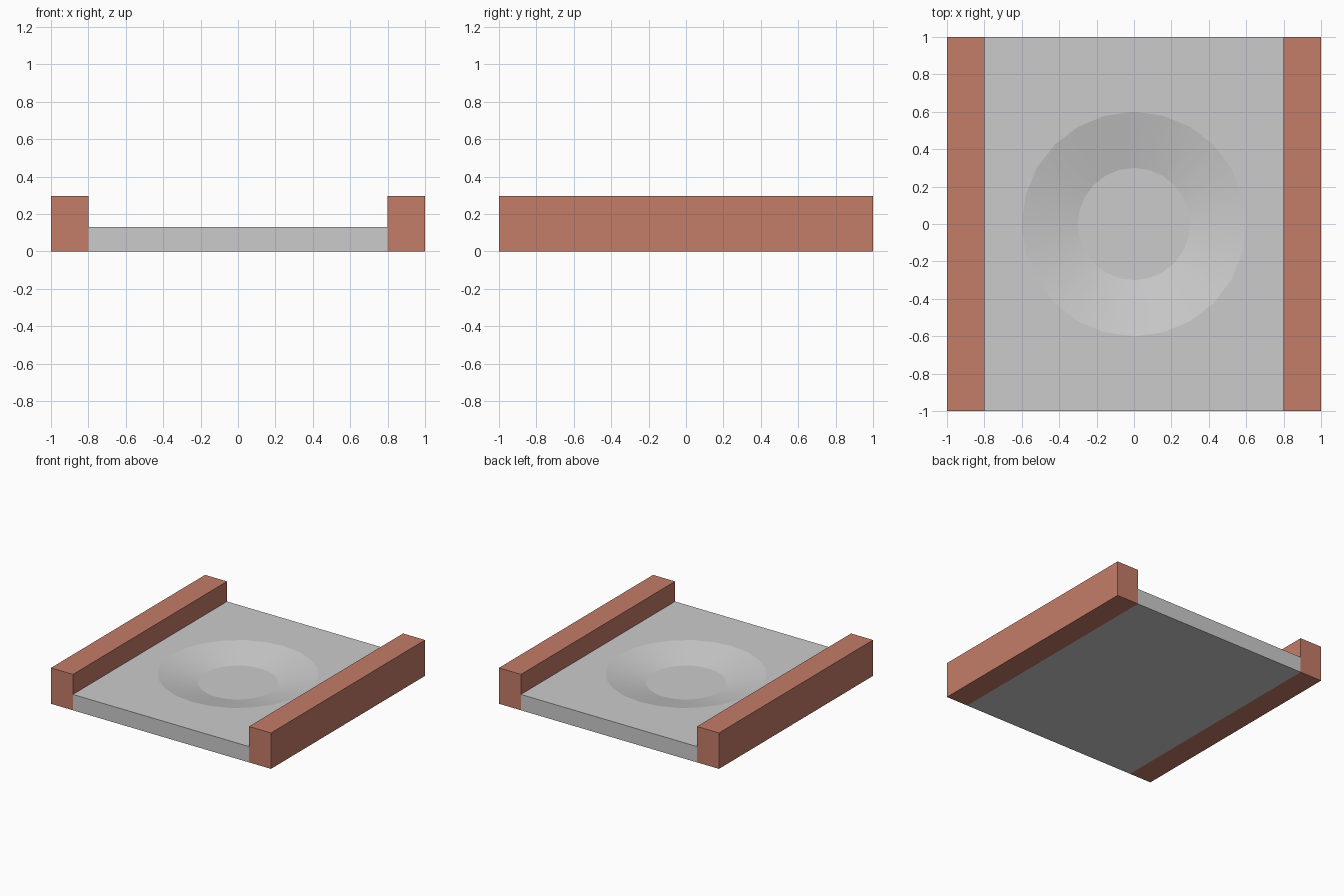
import bpy, bmesh
from math import cos, sin, tau, radians

if "Cube" in bpy.data.objects:
    bpy.data.objects.remove(bpy.data.objects["Cube"])

PLATE_TOP, DISH_FLOOR, RAIL_TOP = 0.13, 0.06, 0.295
INNER_X, OUTER_X, HALF_Y = 0.8, 1.0, 1.0
SIDES = 24


def finish(name, bm):
    bmesh.ops.recalc_face_normals(bm, faces=bm.faces)
    mesh = bpy.data.meshes.new(name)
    bm.to_mesh(mesh)
    bm.free()
    obj = bpy.data.objects.new(name, mesh)
    bpy.context.collection.objects.link(obj)
    return obj


def loop(bm, points, z):
    """Closed loop of vertices, returned with its edges."""
    vs = [bm.verts.new((x, y, z)) for x, y in points]
    es = [bm.edges.new((a, b)) for a, b in zip(vs, vs[1:] + vs[:1])]
    return vs, es


def circle(r):
    return [(r * cos(tau * i / SIDES), r * sin(tau * i / SIDES)) for i in range(SIDES)]


def wall(bm, low, high):
    n = len(low)
    for i in range(n):
        j = (i + 1) % n
        bm.faces.new((low[i], low[j], high[j], high[i]))


# Base plate with a shallow conical dish
bm = bmesh.new()
rect = [(-INNER_X, -HALF_Y), (INNER_X, -HALF_Y), (INNER_X, HALF_Y), (-INNER_X, HALF_Y)]
bottom, _ = loop(bm, rect, 0)
top, top_edges = loop(bm, rect, PLATE_TOP)
rim, rim_edges = loop(bm, circle(0.6), PLATE_TOP)
floor, _ = loop(bm, circle(0.3), DISH_FLOOR)
bmesh.ops.triangle_fill(bm, use_beauty=True, edges=top_edges + rim_edges)
# Keep the dish opening clear
cap = [f for f in bm.faces if all(v in rim for v in f.verts)]
bmesh.ops.delete(bm, geom=cap, context='FACES_ONLY')
wall(bm, bottom, top)
wall(bm, floor, rim)
bm.faces.new(bottom)
bm.faces.new(floor)
plate = finish("base_plate", bm)
bpy.context.view_layer.objects.active = plate
plate.select_set(True)
bpy.ops.object.shade_smooth_by_angle(angle=radians(8))

# Side rails, mirrored across x
bm = bmesh.new()
bmesh.ops.create_cube(bm, size=1)
for v in bm.verts:
    v.co.x = OUTER_X if v.co.x > 0 else INNER_X
    v.co.y *= 2 * HALF_Y
    v.co.z = RAIL_TOP if v.co.z > 0 else 0
rails = finish("side_rails", bm)
rails.modifiers.new("mirror", 'MIRROR').use_axis[0] = True
clay = bpy.data.materials.new("clay_red")
clay.diffuse_color = (0.55, 0.2, 0.14, 1)
clay.use_nodes = True
clay.node_tree.nodes["Principled BSDF"].inputs["Base Color"].default_value = clay.diffuse_color
rails.data.materials.append(clay)
